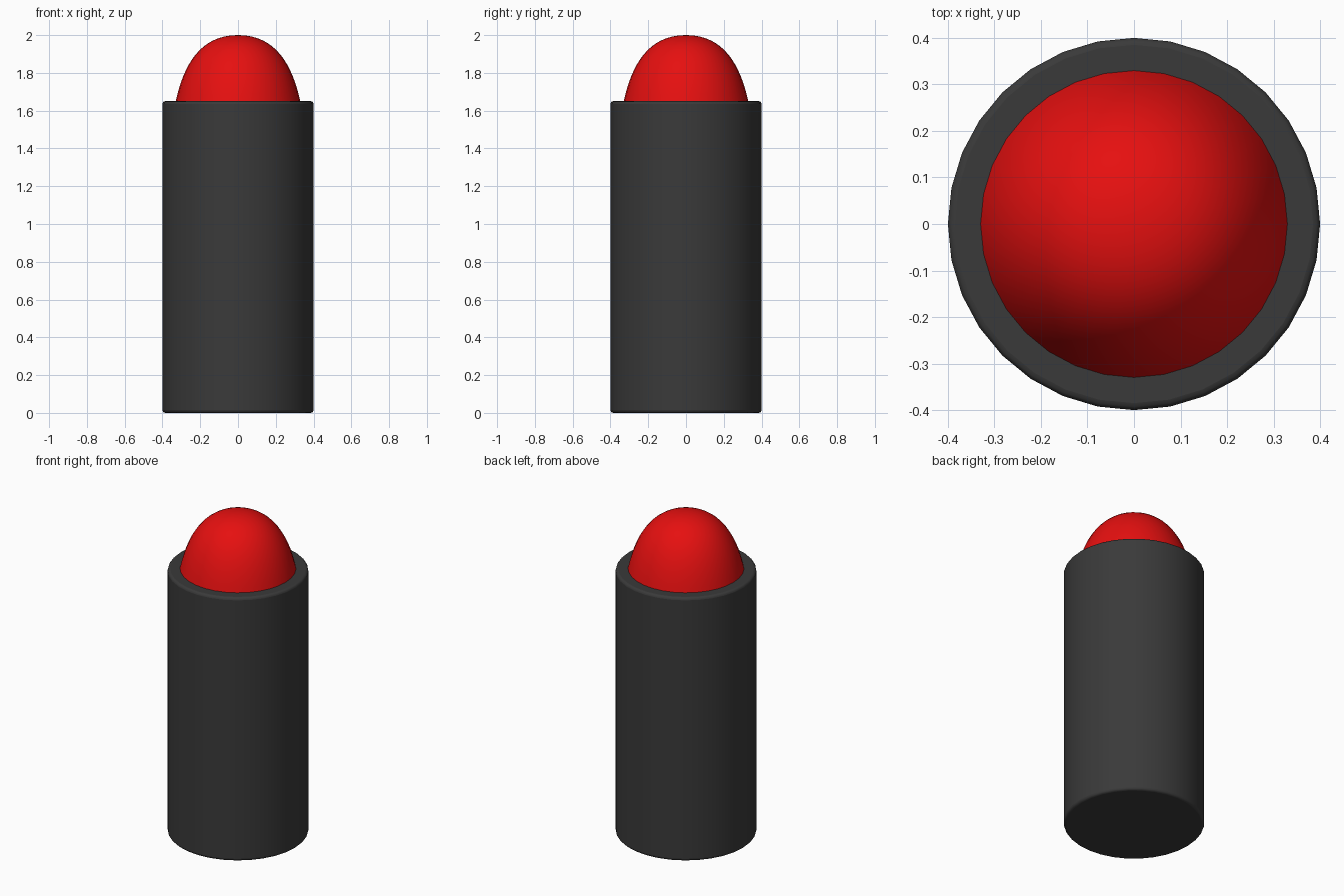
import bpy
import bmesh
import math
from mathutils import Vector
from mathutils.geometry import interpolate_bezier

if "Cube" in bpy.data.objects:
    bpy.data.objects.remove(bpy.data.objects["Cube"])


def material(name, color):
    mat = bpy.data.materials.new(name)
    mat.diffuse_color = (*color, 1)
    mat.use_nodes = True
    mat.node_tree.nodes["Principled BSDF"].inputs["Base Color"].default_value = mat.diffuse_color
    return mat


# Near-black cylindrical casing with slightly rounded rims
bpy.ops.mesh.primitive_cylinder_add(vertices=32, radius=0.4, depth=1.65, location=(0, 0, 0.825))
casing = bpy.context.object
casing.name = "casing"
casing.data.materials.append(material("near_black", (0.042, 0.042, 0.042)))
bevel = casing.modifiers.new("rim_bevel", 'BEVEL')
bevel.width = 0.015
bevel.segments = 3
bevel.limit_method = 'ANGLE'
bevel.angle_limit = math.radians(40)
bpy.ops.object.shade_smooth_by_angle(angle=math.radians(40))

# Red dome: full, rounded profile turned around the z axis
profile = interpolate_bezier(Vector((0.332, 0, 1.64)), Vector((0.288, 0, 1.845)),
                             Vector((0.2, 0, 2)), Vector((0, 0, 2)), 17)
bm = bmesh.new()
verts = [bm.verts.new(p) for p in profile]
edges = [bm.edges.new(pair) for pair in zip(verts, verts[1:])]
bmesh.ops.spin(bm, geom=verts + edges, cent=(0, 0, 0), axis=(0, 0, 1),
               angle=math.tau, steps=32, use_merge=True)
bmesh.ops.remove_doubles(bm, verts=bm.verts[:], dist=0.0005)
bmesh.ops.recalc_face_normals(bm, faces=bm.faces[:])
top = max(bm.faces, key=lambda f: f.calc_center_median().z)
if top.normal.z < 0:
    bmesh.ops.reverse_faces(bm, faces=bm.faces[:])
for face in bm.faces:
    face.smooth = True
mesh = bpy.data.meshes.new("dome")
bm.to_mesh(mesh)
bm.free()
mesh.materials.append(material("red", (0.79, 0.005, 0.005)))
dome = bpy.data.objects.new("dome", mesh)
bpy.context.collection.objects.link(dome)
